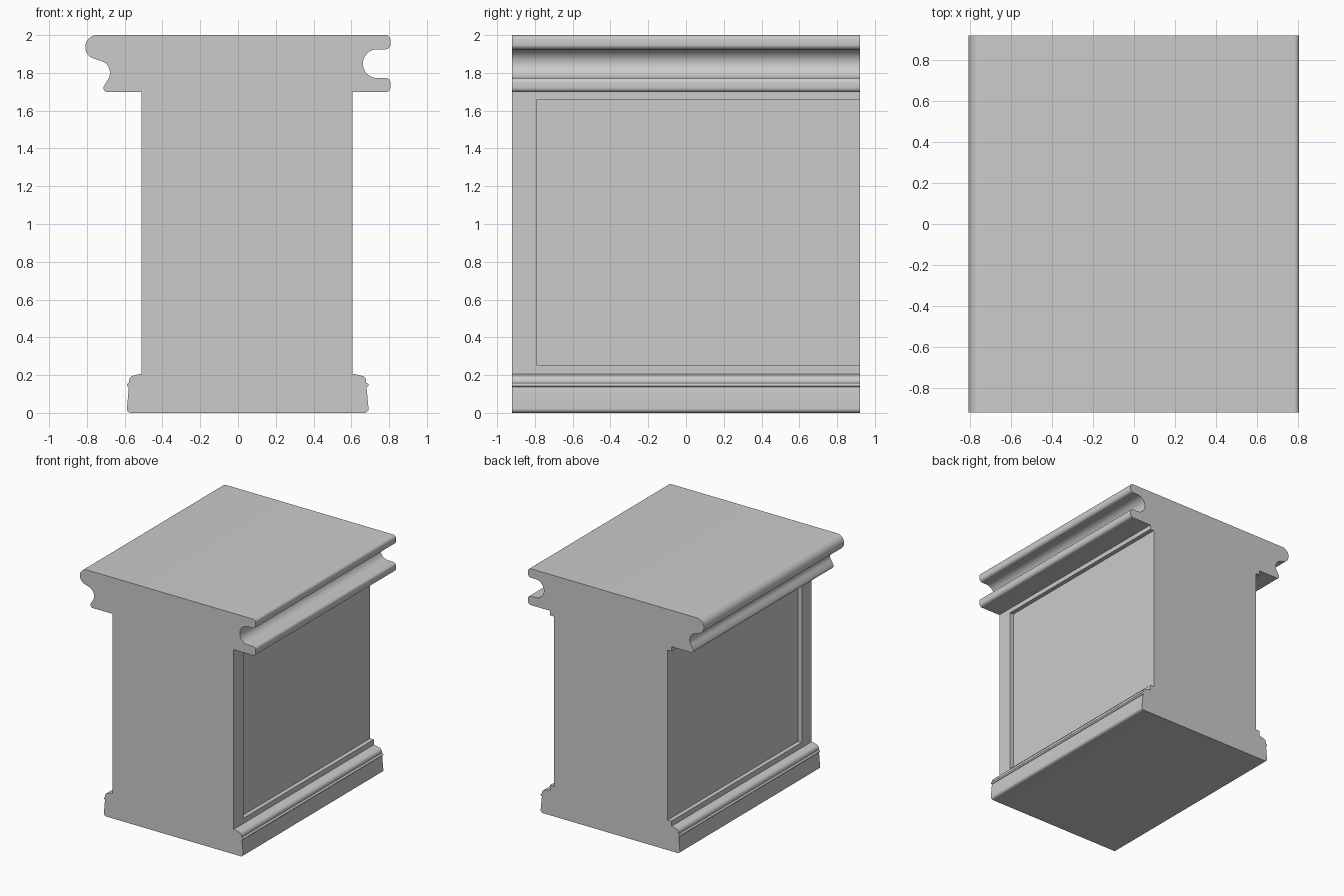
import bpy, bmesh
from math import cos, sin, radians

cube = bpy.data.objects.get("Cube")
if cube:
    bpy.data.objects.remove(cube, do_unlink=True)

HALF_DEPTH = 0.92
WALL_L, WALL_R = -0.511, 0.605
RECESS = 0.035

stone = bpy.data.materials.new("plain grey")
stone.use_nodes = True
grey = (0.6, 0.6, 0.6, 1)
stone.diffuse_color = grey
stone.node_tree.nodes["Principled BSDF"].inputs["Base Color"].default_value = grey


def arc(cx, cz, r, start, end, steps=10):
    angles = [radians(start + (end - start) * i / steps) for i in range(steps + 1)]
    return [(cx + r * cos(a), cz + r * sin(a)) for a in angles]


def prism(name, outline, y0, y1):
    """Extrude an x-z outline along y."""
    bm = bmesh.new()
    face = bm.faces.new([bm.verts.new((x, y0, z)) for x, z in outline])
    new = bmesh.ops.extrude_face_region(bm, geom=[face])["geom"]
    verts = [v for v in new if isinstance(v, bmesh.types.BMVert)]
    bmesh.ops.translate(bm, verts=verts, vec=(0, y1 - y0, 0))
    bmesh.ops.recalc_face_normals(bm, faces=bm.faces)
    mesh = bpy.data.meshes.new(name)
    bm.to_mesh(mesh)
    bm.free()
    obj = bpy.data.objects.new(name, mesh)
    bpy.context.collection.objects.link(obj)
    mesh.materials.append(stone)
    return obj


# Plinth moulding, from the wall down to the floor, as (outward, z)
plinth = ([(0, 0.207), (0.03, 0.201)] + arc(0.036, 0.168, 0.03, 80, 0, 6)
          + [(0.066, 0.158)] + arc(0.068, 0.148, 0.009, 70, -70, 6)
          + [(0.067, 0.138)] + arc(0.056, 0.021, 0.021, 0, -90, 6))
left_plinth = [(WALL_L - d, z) for d, z in plinth]
right_plinth = [(WALL_R + d * 1.12, z) for d, z in reversed(plinth)]

# Left cornice: bullnose, cove and small bead
left_cornice = (arc(-0.745, 1.9365, 0.0635, 90, 250, 14)
                + arc(-0.745, 1.80, 0.067, 75, -42, 12)
                + arc(-0.69, 1.72, 0.022, 160, 270, 8)
                + [(WALL_L, 1.698)])

# Right cornice: two rounded lips around a deep round groove
right_cornice = ([(WALL_R, 1.698)]
                 + arc(0.782, 1.723, 0.025, -90, 0, 6)
                 + arc(0.782, 1.748, 0.025, 0, 90, 6)
                 + arc(0.737, 1.849, 0.076, 270, 90, 20)
                 + arc(0.782, 1.95, 0.025, -90, 0, 6)
                 + arc(0.782, 1.975, 0.025, 0, 90, 6))

body = prism("pedestal_body", left_cornice + left_plinth + right_plinth + right_cornice,
             -HALF_DEPTH, HALF_DEPTH)

# Recessed side panels, open toward the back
for side, wall in (("left", WALL_R), ("right", WALL_L)):
    sign = 1 if wall > 0 else -1
    inner, outer = wall - sign * RECESS, wall + sign * 0.02
    cutter = prism(side + "_panel_cutter",
                   [(inner, 0.25), (outer, 0.25), (outer, 1.66), (inner, 1.66)],
                   -0.79, HALF_DEPTH + 0.1)
    cutter.hide_render = True
    cut = body.modifiers.new(side + " panel", "BOOLEAN")
    cut.operation = "DIFFERENCE"
    cut.solver = "EXACT"
    cut.object = cutter
    bpy.context.view_layer.objects.active = body
    bpy.ops.object.modifier_apply(modifier=cut.name)
    bpy.data.objects.remove(cutter, do_unlink=True)

# Smooth mouldings with sharp edges
bpy.ops.object.select_all(action="DESELECT")
body.select_set(True)
bpy.context.view_layer.objects.active = body
bpy.ops.object.shade_smooth_by_angle(angle=radians(30))
